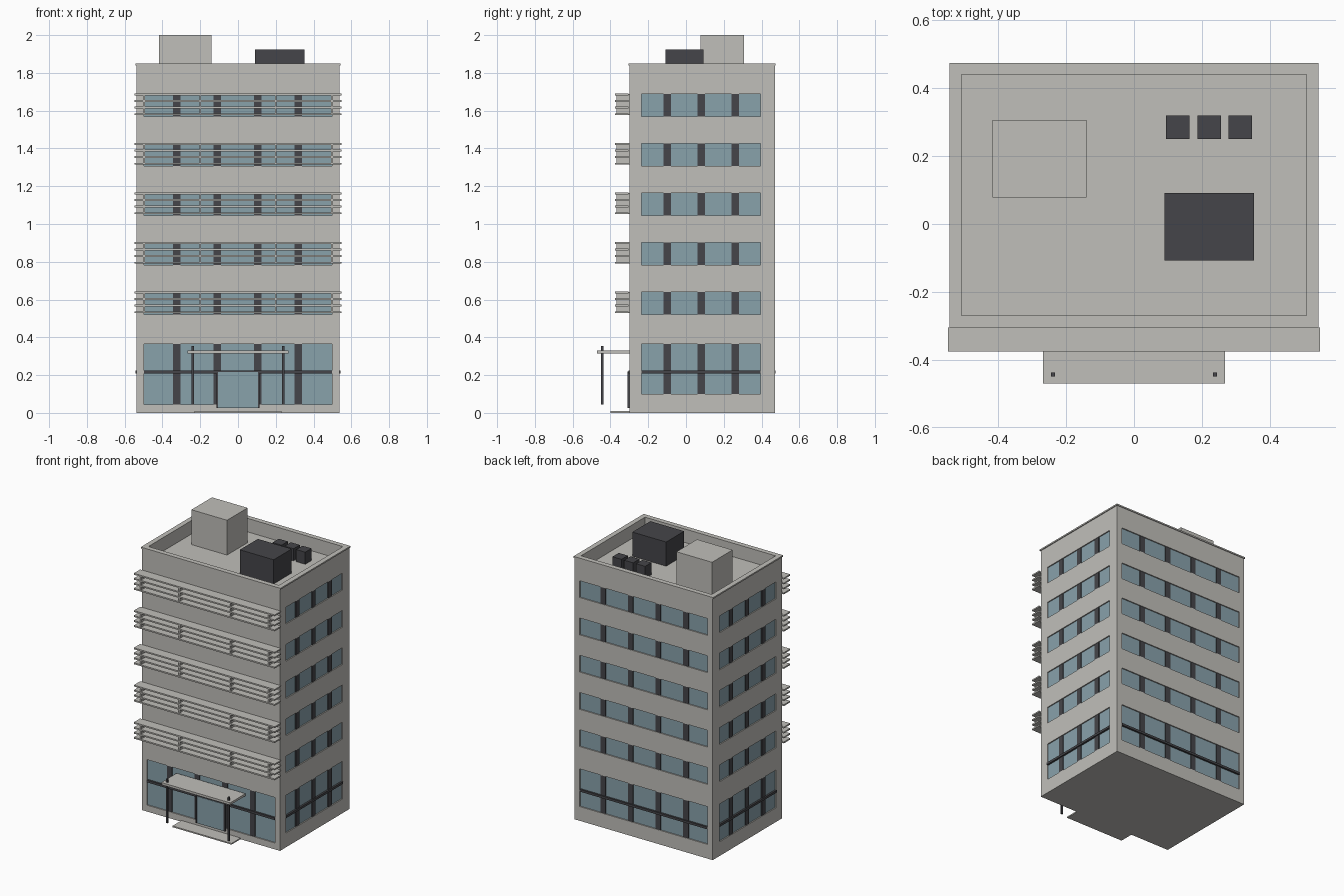
import bpy
import bmesh
from mathutils import Matrix, Vector

if "Cube" in bpy.data.objects:
    bpy.data.objects.remove(bpy.data.objects["Cube"])


def material(name, rgb):
    m = bpy.data.materials.new(name)
    m.use_nodes = True
    m.diffuse_color = (*rgb, 1)
    m.node_tree.nodes["Principled BSDF"].inputs["Base Color"].default_value = (*rgb, 1)
    return m


CONCRETE = material("concrete", (0.53, 0.52, 0.49))
GLASS = material("blue glass", (0.25, 0.36, 0.41))
DARK = material("dark metal", (0.06, 0.06, 0.067))


def boxes(name, extents, *mats):
    """One object from boxes given as (x0, x1, y0, y1, z0, z1)."""
    bm = bmesh.new()
    for x0, x1, y0, y1, z0, z1 in extents:
        place = Matrix.Translation(Vector((x0 + x1, y0 + y1, z0 + z1)) / 2)
        size = Matrix.Diagonal((x1 - x0, y1 - y0, z1 - z0, 1))
        bmesh.ops.create_cube(bm, size=1, matrix=place @ size)
    mesh = bpy.data.meshes.new(name)
    bm.to_mesh(mesh)
    bm.free()
    obj = bpy.data.objects.new(name, mesh)
    bpy.context.collection.objects.link(obj)
    for m in mats:
        mesh.materials.append(m)
    return obj


def cut(obj, cutter):
    cutter.hide_render = True
    mod = obj.modifiers.new("cut", 'BOOLEAN')
    mod.object = cutter
    mod.solver = 'EXACT'
    bpy.context.view_layer.objects.active = obj
    bpy.ops.object.modifier_apply(modifier=mod.name)


# Main dimensions
HX, Y0, Y1, TOP = 0.537, -0.30, 0.47, 1.85
WX, WY0, WY1 = 0.498, -0.235, 0.395
ROOF, RECESS = 1.755, 0.008
FLOORS = [0.522 + 0.262 * i for i in range(5)]
BANDS = [(z, z + 0.118) for z in FLOORS]
GROUND_TOP, FRONT_SILL, SIDE_SILL = 0.365, 0.045, 0.10


def around(z0, z1, inner, outer, front_z0=None):
    """Four strips along the window openings, from inner to outer depth."""
    fz = z0 if front_z0 is None else front_z0
    return [(-WX, WX, Y0 - outer, Y0 + inner, fz, z1),
            (-WX, WX, Y1 - inner, Y1 + outer, z0, z1),
            (-HX - outer, -HX + inner, WY0, WY1, z0, z1),
            (HX - inner, HX + outer, WY0, WY1, z0, z1)]


# Walls with recessed window bands and sunken roof
openings = around(SIDE_SILL, GROUND_TOP, RECESS, 0.05, FRONT_SILL)
for z0, z1 in BANDS:
    openings += around(z0, z1, RECESS, 0.05)
window_cutter = boxes("window_cutter", openings)
roof_cutter = boxes("roof_cutter", [(-0.508, 0.508, -0.27, 0.44, ROOF, TOP + 0.1)])

walls = boxes("walls", [(-HX, HX, Y0, Y1, 0, TOP - 0.01)], CONCRETE, GLASS)
cut(walls, window_cutter)
cut(walls, roof_cutter)
for f in walls.data.polygons:
    c, n = f.center, f.normal
    on_x = abs(n.x) > 0.9 and abs(abs(c.x) - (HX - RECESS)) < 0.002
    on_y = abs(n.y) > 0.9 and min(abs(c.y - Y0 - RECESS), abs(c.y - Y1 + RECESS)) < 0.002
    f.material_index = 1 if on_x or on_y else 0

coping = boxes("parapet_coping",
               [(-HX - 0.006, HX + 0.006, Y0 - 0.005, Y1 + 0.005, TOP - 0.01, TOP)], CONCRETE)
cut(coping, roof_cutter)
for helper in (window_cutter, roof_cutter):
    bpy.data.objects.remove(helper)

# Dark mullions dividing every window band
posts = []
for i, (z0, z1) in enumerate([(SIDE_SILL, GROUND_TOP)] + BANDS):
    back, out = RECESS + 0.002, -0.003
    for x in (-0.325, -0.11, 0.105, 0.32):
        front_z = FRONT_SILL if i == 0 else z0
        posts.append((x - 0.02, x + 0.02, Y0 - out, Y0 + back, front_z, z1))
        posts.append((x - 0.02, x + 0.02, Y1 - back, Y1 + out, z0, z1))
    for y in (-0.10, 0.08, 0.26):
        for s in (-1, 1):
            xa, xb = sorted((s * (HX - back), s * (HX + out)))
            posts.append((xa, xb, y - 0.02, y + 0.02, z0, z1))
boxes("window_mullions", posts, DARK)
boxes("ground_floor_transoms", around(0.208, 0.224, RECESS + 0.002, 0.005), DARK)

# Sun louvres with brackets on the upper front
slats, brackets = [], []
for z in FLOORS:
    for k in range(4):
        zk = z + 0.006 + 0.035 * k
        slats.append((-0.548, 0.548, -0.375, Y0 - 0.005, zk, zk + 0.01))
    for x in (-0.498, -0.2, 0.2, 0.498):
        brackets.append((x - 0.005, x + 0.005, -0.368, Y0, z + 0.008, z + 0.118))
boxes("sun_louvres", slats, CONCRETE)
boxes("louvre_brackets", brackets, CONCRETE)

# Entrance
boxes("entrance_door", [(-0.105, 0.105, -0.308, Y0 + RECESS, 0.027, 0.216)], GLASS)
boxes("door_frame", [(x - 0.005, x + 0.005, -0.31, Y0 + RECESS, 0.027, 0.218)
                     for x in (-0.11, 0.11)], DARK)
boxes("entrance_step", [(-0.23, 0.23, -0.40, Y0, 0, 0.009)], CONCRETE)
boxes("entrance_canopy", [(-0.268, 0.268, -0.47, Y0, 0.315, 0.331)], CONCRETE)
boxes("canopy_posts", [(x - 0.006, x + 0.006, -0.449, -0.437, 0.045, 0.355)
                       for x in (-0.239, 0.239)], DARK)

# Rooftop equipment
boxes("stair_housing", [(-0.417, -0.14, 0.078, 0.306, ROOF, 2.0)], CONCRETE)
boxes("large_roof_unit", [(0.09, 0.353, -0.108, 0.092, ROOF, 1.925)], DARK)
boxes("small_roof_units", [(x - 0.035, x + 0.035, 0.25, 0.32, ROOF, 1.84)
                           for x in (0.129, 0.222, 0.313)], DARK)
